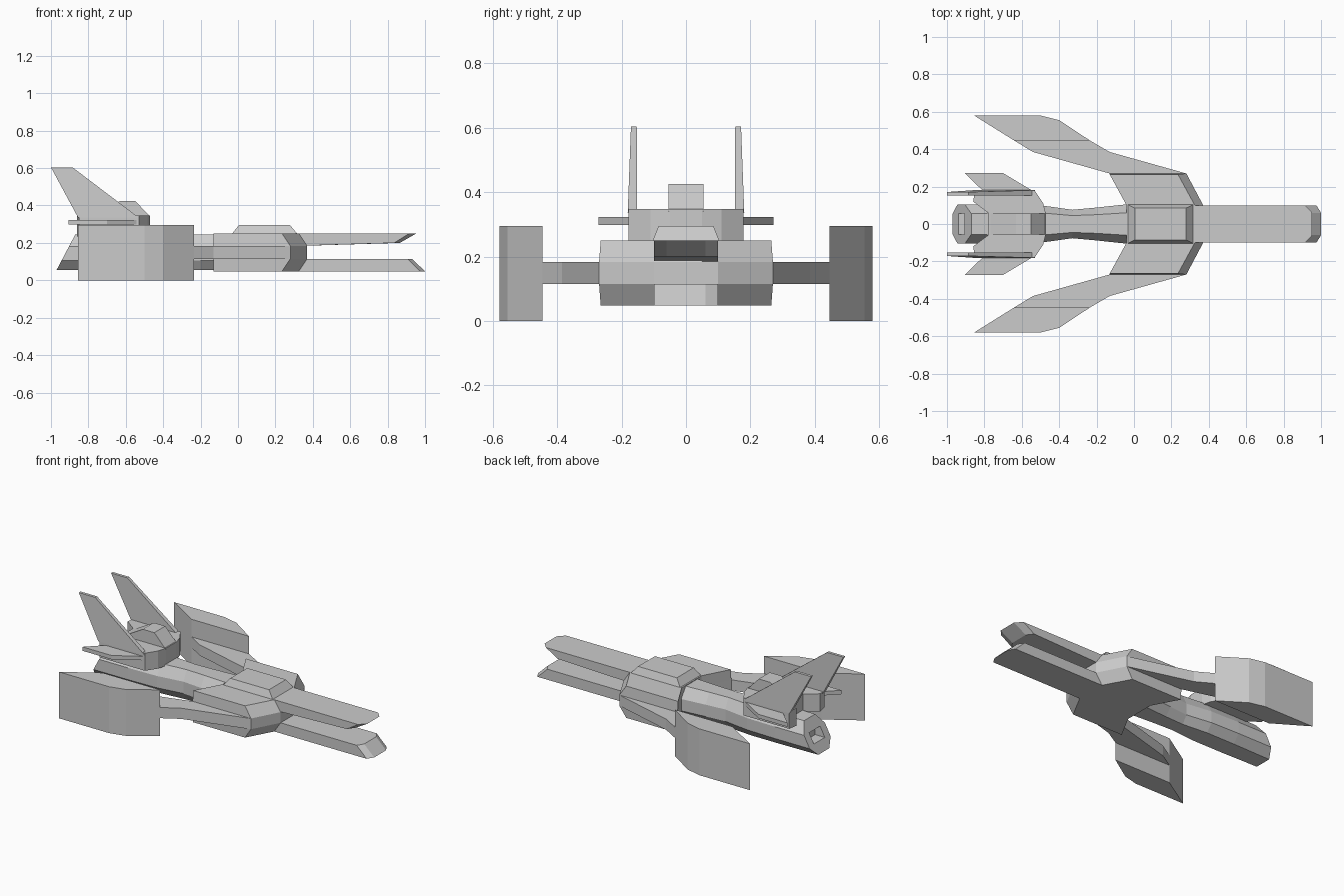
import bpy, bmesh

if "Cube" in bpy.data.objects:
    bpy.data.objects.remove(bpy.data.objects["Cube"])


def loft(name, rings, mirror=False):
    """Skin equal-length point rings into a closed solid."""
    bm = bmesh.new()
    vs = [[bm.verts.new(p) for p in ring] for ring in rings]
    n = len(vs[0])
    for a, b in zip(vs, vs[1:]):
        for i in range(n):
            j = (i + 1) % n
            bm.faces.new((a[i], a[j], b[j], b[i]))
    bm.faces.new(vs[0][::-1])
    bm.faces.new(vs[-1])
    bmesh.ops.recalc_face_normals(bm, faces=bm.faces)
    me = bpy.data.meshes.new(name)
    bm.to_mesh(me)
    bm.free()
    ob = bpy.data.objects.new(name, me)
    bpy.context.collection.objects.link(ob)
    if mirror:
        m = ob.modifiers.new("mirror", 'MIRROR')
        m.use_axis = (False, True, False)
    return ob


def at_z(pts, z):
    return [(x, y, z) for x, y in pts]


def at_y(pts, y):
    return [(x, y, z) for x, z in pts]


def sym(pts):
    """Half plan outline (y >= 0) to a full outline."""
    return pts + [(x, -y) for x, y in reversed(pts)]


# central hull: straight middle slab, bevelled slabs above and below
wide = sym([(.37, .1), (.28, .27), (-.13, .27), (-.04, .1)])
narrow = sym([(.325, .1), (.235, .265), (-.13, .265), (-.04, .1)])
loft("hull_middle", [at_z(wide, .115), at_z(wide, .183)])
loft("hull_upper", [at_z(wide, .183), at_z(narrow, .25)])
loft("hull_lower", [at_z(wide, .115), at_z(narrow, .048)])

# swept wings and the tall pods on their ends
wing = [(.28, .27), (-.13, .385), (-.235, .446), (-.64, .446),
        (-.54, .385), (-.13, .27)]
loft("wing", [at_z(wing, .115), at_z(wing, .183)], mirror=True)
pod = [(-.855, .58), (-.5, .58), (-.4, .555), (-.235, .446), (-.64, .446)]
loft("wing_pod", [at_z(pod, 0), at_z(pod, .295)], mirror=True)

# forward prongs with chamfered, raked tips
low = sym([(.975, .1), (1, .06)][::-1] + [(.2, .1)])
low_top = sym([(.93, .06), (.905, .1), (.2, .1)])
loft("lower_prong", [at_z(low, .048), at_z(low_top, .115)])
up = sym([(.953, .06), (.915, .1), (.2, .1)])
up_base = [(x, y, .2 if x > .5 else .18)
           for x, y in sym([(.865, .06), (.835, .1), (.2, .1)])]
loft("upper_prong", [up_base, at_z(up, .25)])

# raised canopy
base = sym([(.32, .105), (-.035, .105)])
roof = sym([(.278, .085), (.005, .085)])
loft("canopy", [at_z(base, .245), at_z(roof, .295)])


# waisted rear fuselage, octagonal section, slanted rear end
def section(x, w, i, rake=0):
    half = [(i, .055), (w, .105), (w, .18), (i, .245)]
    pts = half + [(-y, z) for y, z in reversed(half)]
    return [(x + rake * (z - .055) / .19, y, z) for y, z in pts]


fuselage = loft("rear_fuselage", [
    section(.1, .1, .058), section(-.04, .105, .06), section(-.2, .088, .05),
    section(-.33, .076, .045), section(-.5, .1, .06),
    section(-.7, .105, .06), section(-.97, .105, .055, .1)])

# slot in the exhaust end
slot = sym([(-1.1, .055), (-.87, .055)])
cutter = loft("exhaust_slot_cutter", [at_z(slot, .115), at_z(slot, .178)])
cutter.hide_render = True
cutter.hide_viewport = True
cut = fuselage.modifiers.new("slot", 'BOOLEAN')
cut.operation = 'DIFFERENCE'
cut.object = cutter

# tail base with rounded nose, and the hump on it
tail = sym([(-.47, .05), (-.485, .11), (-.53, .178), (-.85, .178),
            (-.86, .12), (-.78, .06)])
loft("tail_base", [at_z(tail, .235), at_z(tail, .347)])
hump = [(-.47, .34), (-.55, .425), (-.63, .425), (-.78, .34)]
loft("tail_hump", [at_y(hump, -.055), at_y(hump, .055)])

# small horizontal tailplanes
plane = [(-.53, .17), (-.7, .272), (-.905, .272), (-.8, .17)]
loft("tailplane", [at_z(plane, .298), at_z(plane, .323)], mirror=True)

# upright swept fins, thinner at the tip
loft("tail_fin", [
    [(-.53, .152, .335), (-.53, .181, .335), (-.855, .181, .335), (-.855, .152, .335)],
    [(-.885, .153, .604), (-.885, .171, .604), (-1, .171, .604), (-1, .153, .604)],
], mirror=True)
